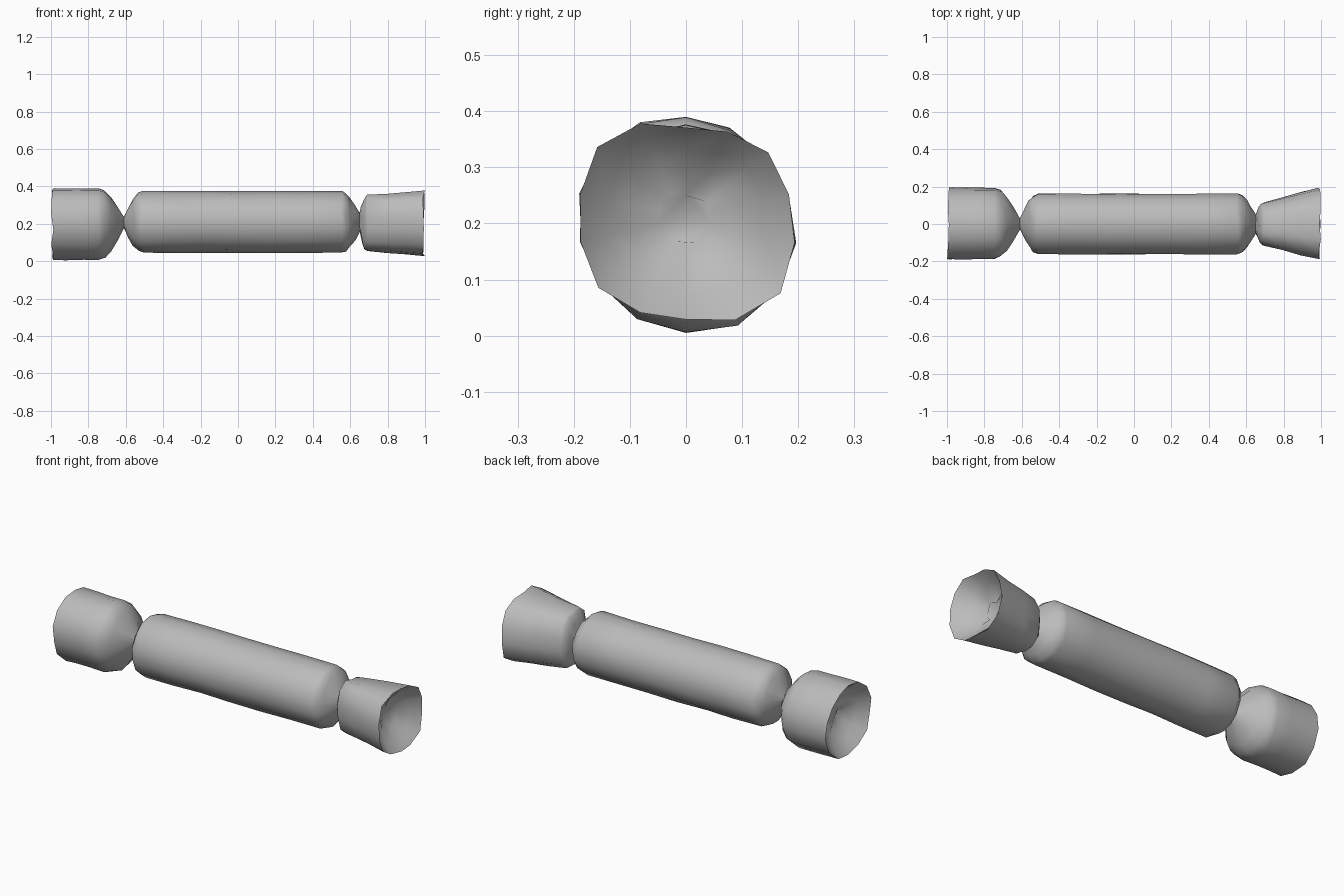
import bpy, bmesh, random
from math import sin, cos, pi, tau

random.seed(4)
if "Cube" in bpy.data.objects:
    bpy.data.objects.remove(bpy.data.objects["Cube"])

SIDES = 14
AXIS_HEIGHT = 0.21
LEFT_NECK, RIGHT_NECK = 0.65, -0.61
GREY = (0.5, 0.5, 0.5, 1)

paper = bpy.data.materials.new("grey paper")
paper.use_nodes = True
paper.diffuse_color = GREY
shader = next(n for n in paper.node_tree.nodes if n.type == "BSDF_PRINCIPLED")
shader.inputs["Base Color"].default_value = GREY


# Outline radii by angle, measured from the bottom towards +y
def body_outline(angle):
    return 0.165


def right_outline(angle):
    return 0.193 + 0.012 * cos(angle) + 0.008 * sin(2 * angle)


def left_outline(angle):
    return 0.19 + 0.01 * (cos(angle) - cos(2 * angle) - cos(4 * angle) + sin(2 * angle))


def gather(neck_x, end_x, pinch, shoulder, flare_y=0, flare_z=0):
    """Rings (x, y scale, z scale) that swell from a pinched neck and flare to the end."""
    length = abs(end_x - neck_x)
    direction = (end_x - neck_x) / length
    steps = [shoulder * i / 4 for i in range(4)]
    steps += [shoulder + (length - shoulder) * i / 3 for i in range(4)]
    rings = []
    for distance in steps:
        swell = sin(pi / 2 * min(distance / shoulder, 1))
        scales = [pinch + (1 - flare - pinch) * swell + flare * distance / length
                  for flare in (flare_y, flare_z)]
        rings.append((neck_x + direction * distance, *scales))
    return rings


def bridge(bm, near, far):
    for i in range(SIDES):
        j = (i + 1) % SIDES
        bm.faces.new((near[i], near[j], far[j], far[i]))


def add_dish(bm, rim, side, depth):
    """Close a rim with a dented, crumpled dish; side is the x direction it faces."""
    middle = sum(v.co.x for v in rim) / SIDES
    outer = rim
    for scale in (0.75, 0.5, 0.25):
        inner = []
        for v in rim:
            sink = depth * (1 - scale ** 2) * random.uniform(0.85, 1.15)
            inner.append(bm.verts.new((middle - side * sink, v.co.y * scale,
                                       AXIS_HEIGHT + (v.co.z - AXIS_HEIGHT) * scale)))
        if side > 0:
            bridge(bm, outer, inner)
        else:
            bridge(bm, inner, outer)
        outer = inner
    bm.faces.new(outer if side > 0 else outer[::-1])
    for i in range(SIDES):
        bm.edges.get((rim[i - 1], rim[i])).smooth = False


def loft(name, outline, sections, dish_side=0, dish_depth=0):
    """Tube along x through the given rings, pleated where the paper is tight."""
    bm = bmesh.new()
    rings = []
    for x, scale_y, scale_z in sorted(sections):
        pleat = 0.1 * max(0, 1 - scale_z)
        ring = []
        for i in range(SIDES):
            angle = tau * i / SIDES
            fold = 1 + pleat * (-1) ** i + random.uniform(-0.015, 0.015)
            radius = outline(angle) * fold
            shift = random.uniform(-0.007, 0.007) * scale_z
            ring.append(bm.verts.new((x + shift,
                                      radius * scale_y * sin(angle),
                                      AXIS_HEIGHT - radius * scale_z * cos(angle))))
        rings.append(ring)
    for near, far in zip(rings, rings[1:]):
        bridge(bm, near, far)
    if dish_side:
        add_dish(bm, rings[-1] if dish_side > 0 else rings[0], dish_side, dish_depth)
    mesh = bpy.data.meshes.new(name)
    for face in bm.faces:
        face.smooth = True
    bm.to_mesh(mesh)
    bm.free()
    mesh.materials.append(paper)
    part = bpy.data.objects.new(name, mesh)
    bpy.context.scene.collection.objects.link(part)


# Filled middle of the wrapper, both halves sharing the ring at x = 0
right_half = gather(RIGHT_NECK, 0, pinch=0.17, shoulder=0.1)
left_half = gather(LEFT_NECK, 0, pinch=0.3, shoulder=0.1)
loft("wrapper_body", body_outline, right_half[:-1] + left_half)

# Rounded frill on the -x end
loft("right_frill", right_outline,
     gather(RIGHT_NECK, -0.993, pinch=0.15, shoulder=0.14),
     dish_side=-1, dish_depth=0.12)

# Abruptly gathered, flaring frill on the +x end
loft("left_frill", left_outline,
     gather(LEFT_NECK, 0.993, pinch=0.25, shoulder=0.04, flare_y=0.45, flare_z=0.16),
     dish_side=1, dish_depth=0.12)
